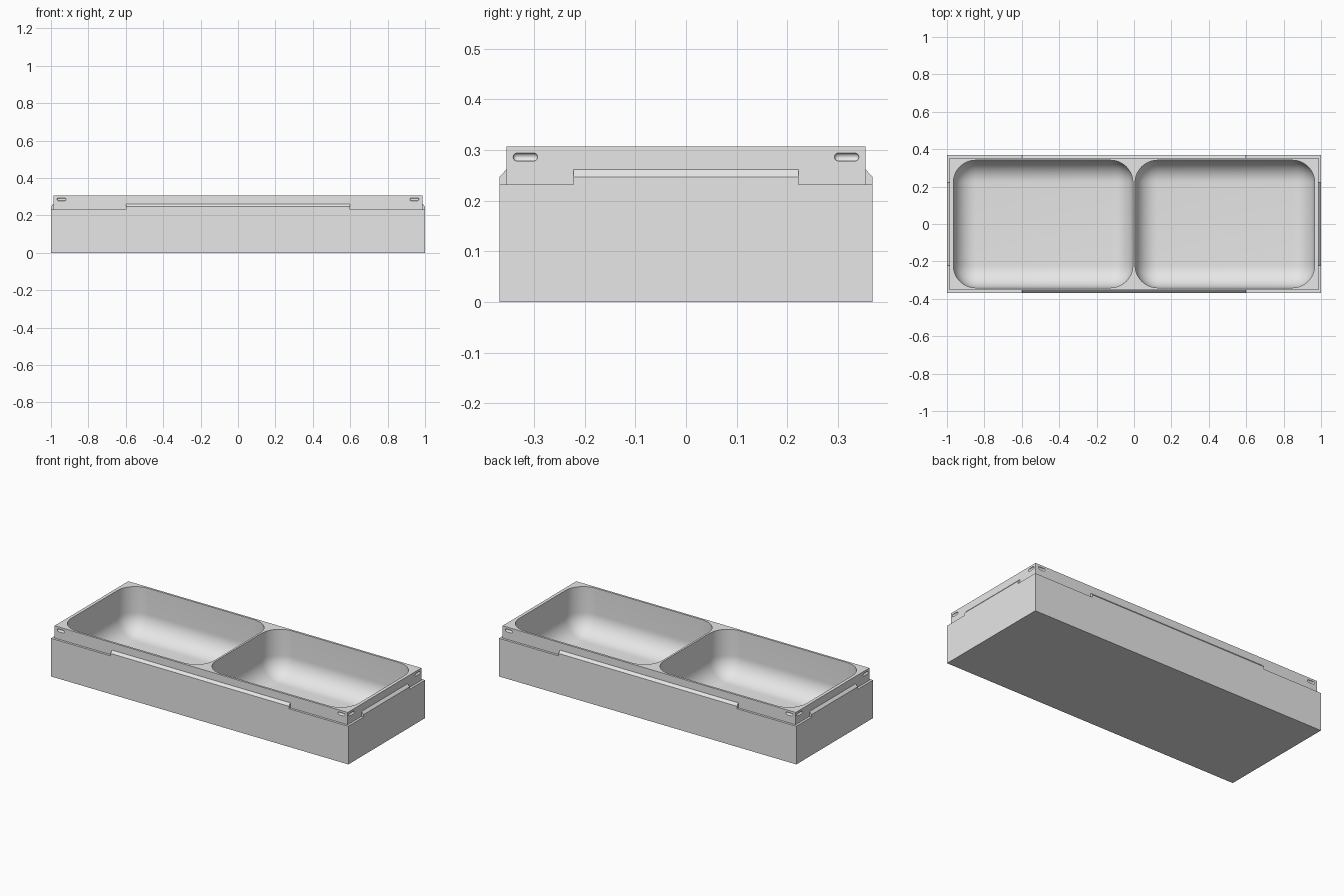
import bpy, bmesh
from mathutils import Matrix

old = bpy.data.objects.get("Cube")
if old:
    bpy.data.objects.remove(old, do_unlink=True)

HX, HY = 1.0, 0.368          # half size of the outer box
STEP = 0.014                 # ledge around the raised rim
LX, LY = HX - STEP, HY - STEP
LEDGE, TOP = 0.232, 0.307

grey = bpy.data.materials.new("light_grey")
grey.use_nodes = True
grey.diffuse_color = (0.8, 0.8, 0.8, 1)
grey.node_tree.nodes["Principled BSDF"].inputs["Base Color"].default_value = (0.8, 0.8, 0.8, 1)


def make(name, bm):
    bmesh.ops.recalc_face_normals(bm, faces=bm.faces)
    mesh = bpy.data.meshes.new(name)
    bm.to_mesh(mesh)
    bm.free()
    mesh.materials.append(grey)
    ob = bpy.data.objects.new(name, mesh)
    bpy.context.collection.objects.link(ob)
    return ob


def box(name, low, high, radius=0, segments=12):
    """Box between two corners, with all edges rounded if a radius is given."""
    bm = bmesh.new()
    bmesh.ops.create_cube(bm, size=1)
    for v in bm.verts:
        v.co = [(a + b) / 2 + c * (b - a) for a, b, c in zip(low, high, v.co)]
    if radius:
        bmesh.ops.bevel(bm, geom=bm.edges[:], offset=radius, segments=segments,
                        profile=0.5, affect='EDGES')
    return make(name, bm)


def rail(name, half_length, reach, turn):
    """Raised strip with a sloping top, lying along one side of the rim."""
    profile = [(reach, 0.2), (reach, 0.247), (reach - STEP, 0.262),
               (reach - 0.025, 0.262), (reach - 0.025, 0.2)]
    bm = bmesh.new()
    face = bm.faces.new([bm.verts.new((-half_length, -d, z)) for d, z in profile])
    ext = bmesh.ops.extrude_face_region(bm, geom=[face])
    moved = [g for g in ext["geom"] if isinstance(g, bmesh.types.BMVert)]
    bmesh.ops.translate(bm, verts=moved, vec=(2 * half_length, 0, 0))
    bm.transform(Matrix.Rotation(turn, 4, 'Z'))
    return make(name, bm)


def combine(target, tool, operation):
    mod = target.modifiers.new(tool.name, 'BOOLEAN')
    mod.operation, mod.solver, mod.object = operation, 'EXACT', tool
    bpy.context.view_layer.objects.active = target
    bpy.ops.object.modifier_apply(modifier=mod.name)
    bpy.data.objects.remove(tool, do_unlink=True)


# Outer box and raised rim
tray = box("two_pocket_tray", (-HX, -HY, 0), (HX, HY, LEDGE))
combine(tray, box("rim", (-LX, -LY, 0.1), (LX, LY, TOP)), 'UNION')

# Sloping rails on the four sides
quarter = 1.5707963
for i in range(4):
    length, reach = ((0.6, HY), (0.222, HX))[i % 2]
    combine(tray, rail("rail", length, reach, i * quarter), 'UNION')

# Two rounded pockets with a thin divider
for s in (-1, 1):
    x0, x1 = sorted((s * 0.006, s * 0.966))
    combine(tray, box("pocket", (x0, -0.341, 0.03), (x1, 0.341, 0.6), 0.12, 14), 'DIFFERENCE')

# Small rounded slots near the rim corners
R, HALF, Z = 0.008, 0.024, 0.286
for sx in (-1, 1):
    for sy in (-1, 1):
        for cx, cy, hx, hy in ((sx * (LX - 0.043), sy * LY, HALF, R),
                               (sx * LX, sy * (LY - 0.037), R, HALF)):
            slot = box("slot", (cx - hx, cy - hy, Z - R), (cx + hx, cy + hy, Z + R),
                       R * 0.98, 5)
            combine(tray, slot, 'DIFFERENCE')

# Smooth the pockets, keep the box edges crisp
bpy.ops.object.select_all(action='DESELECT')
tray.select_set(True)
bpy.context.view_layer.objects.active = tray
bpy.ops.object.shade_smooth_by_angle(angle=0.5)
